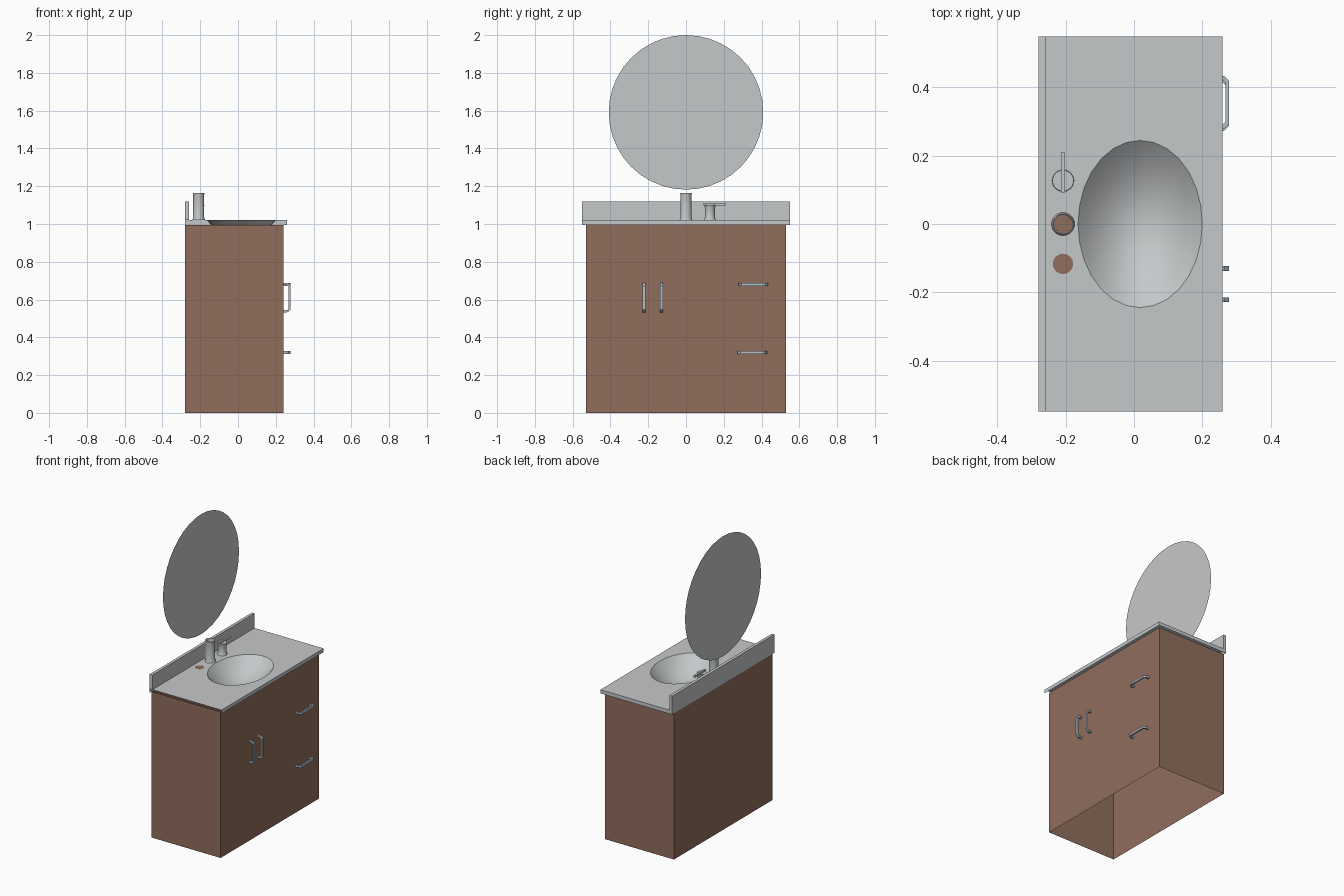
import bpy, bmesh, math

if "Cube" in bpy.data.objects:
    bpy.data.objects.remove(bpy.data.objects["Cube"])


def material(name, rgb):
    m = bpy.data.materials.new(name)
    m.diffuse_color = (*rgb, 1)
    m.use_nodes = True
    m.node_tree.nodes["Principled BSDF"].inputs["Base Color"].default_value = m.diffuse_color
    return m


GREY = material("pale_grey", (0.56, 0.58, 0.59))
BROWN = material("wood_brown", (0.28, 0.155, 0.108))
STEEL = material("blue_steel", (0.45, 0.53, 0.58))


def finish(name, bm, mat, smooth=False, normals=True):
    if normals:
        bmesh.ops.recalc_face_normals(bm, faces=bm.faces)
    me = bpy.data.meshes.new(name)
    bm.to_mesh(me)
    bm.free()
    me.materials.append(mat)
    ob = bpy.data.objects.new(name, me)
    bpy.context.collection.objects.link(ob)
    if smooth:
        bpy.context.view_layer.objects.active = ob
        ob.select_set(True)
        bpy.ops.object.shade_smooth_by_angle(angle=math.radians(35))
        ob.select_set(False)
    return ob


def box(name, x, y, z, mat, skip=()):
    """Box from ranges; skip drops faces by outward direction (axis, sign)."""
    bm = bmesh.new()
    bmesh.ops.create_cube(bm, size=1)
    for v in bm.verts:
        for i, r in enumerate((x, y, z)):
            v.co[i] = r[0] if v.co[i] < 0 else r[1]
    bm.normal_update()
    gone = [f for f in bm.faces if any(f.normal[a] * s > 0.9 for a, s in skip)]
    bmesh.ops.delete(bm, geom=gone, context='FACES')
    return finish(name, bm, mat, normals=False)


def lathe(name, x, y, profile, mat, sides=24, cap=True):
    """Rings of (radius, z) around a vertical axis."""
    bm = bmesh.new()
    rings = [[bm.verts.new((x + r * math.cos(2 * math.pi * i / sides),
                            y + r * math.sin(2 * math.pi * i / sides), z))
              for i in range(sides)] for r, z in profile]
    for a, b in zip(rings, rings[1:]):
        for i in range(sides):
            j = (i + 1) % sides
            bm.faces.new((a[i], a[j], b[j], b[i]))
    if cap:
        bm.faces.new(rings[-1])
    return finish(name, bm, mat, True)


def disc(name, centre, radius, mat, sides, facing_x=False):
    bm = bmesh.new()
    vs = []
    for i in range(sides):
        a = 2 * math.pi * i / sides
        u, v = radius * math.cos(a), radius * math.sin(a)
        off = (0, u, v) if facing_x else (u, v, 0)
        vs.append(bm.verts.new([c + o for c, o in zip(centre, off)]))
    bm.faces.new(vs)
    return finish(name, bm, mat, normals=False)


def pull(name, y, z, vertical):
    """Bar handle: chamfered U outline extruded to a flat bar."""
    outer = [(0.24, 0.078), (0.264, 0.077), (0.279, 0.062)]
    inner = [(0.268, 0.057), (0.259, 0.066), (0.24, 0.066)]
    outline = ([(x, -s) for x, s in outer] + [(x, s) for x, s in reversed(outer)]
               + [(x, s) for x, s in reversed(inner)] + [(x, -s) for x, s in inner])
    bm = bmesh.new()
    layers = []
    for w in (-0.007, 0.007):
        layers.append([bm.verts.new((x, y + w, z + s) if vertical else (x, y + s, z + w))
                       for x, s in outline])
    a, b = layers
    n = len(a)
    for i in range(n):
        j = (i + 1) % n
        bm.faces.new((a[i], a[j], b[j], b[i]))
    # front bar, corners and feet as matching quads on each side
    for lay in layers:
        o1, o2 = lay[:3], lay[3:6][::-1]
        i1, i2 = lay[9:][::-1], lay[6:9]
        i1, i2 = [lay[11], lay[10], lay[9]], [lay[6], lay[7], lay[8]]
        for o, inn in ((o1, i1), (o2, i2)):
            for k in range(2):
                bm.faces.new((o[k], o[k + 1], inn[k + 1], inn[k]))
        bm.faces.new((o1[2], o2[2], i2[2], i1[2]))
    return finish(name, bm, STEEL)


# cabinet shell, open below and under the counter
box("cabinet", (-0.28, 0.24), (-0.53, 0.53), (0, 0.995), BROWN, skip=((2, 1), (2, -1)))

# counter top with an oval hole
TOP, CX, RX, RY, N = 1.02, 0.018, 0.182, 0.245, 28
bm = bmesh.new()
oval = [bm.verts.new((CX + RX * math.cos(2 * math.pi * i / N),
                      RY * math.sin(2 * math.pi * i / N), TOP)) for i in range(N)]
rect = [bm.verts.new((x, y, TOP)) for x, y in
        ((-0.28, -0.55), (0.26, -0.55), (0.26, 0.55), (-0.28, 0.55))]
edges = [bm.edges.new((loop[i], loop[(i + 1) % len(loop)]))
         for loop in (oval, rect) for i in range(len(loop))]
bmesh.ops.triangle_fill(bm, use_beauty=True, use_dissolve=False, edges=edges, normal=(0, 0, 1))
finish("counter_top", bm, GREY)

# counter rim, open on one end
box("counter_rim", (-0.28, 0.26), (-0.55, 0.55), (0.995, TOP), GREY,
    skip=((2, 1), (2, -1), (1, -1)))
box("backsplash", (-0.28, -0.26), (-0.55, 0.55), (TOP, 1.12), GREY, skip=((2, -1),))

# bowl
bowl = lathe("sink_bowl", 0, 0,
             [(r, -0.11 * (1 - r * r)) for r in (1, .9, .78, .64, .48, .3, .12)], GREY, N)
for v in bowl.data.vertices:
    v.co = (CX + v.co.x * RX, v.co.y * RY, TOP + v.co.z)
bowl.data.flip_normals()

# hollow spout with a brown floor
lathe("tap_spout", -0.208, 0, [(0.034, TOP), (0.029, 1.035), (0.029, 1.155), (0.031, 1.163),
                               (0.028, 1.163), (0.027, 1.022)], GREY, cap=False)
disc("spout_floor", (-0.208, 0, 1.023), 0.027, BROWN, 24)

# tap handle with lever, and the sunken second handle
lathe("tap_handle", -0.208, 0.127, [(0.032, TOP), (0.026, 1.035), (0.026, 1.085),
                                    (0.031, 1.1)], GREY)
box("tap_lever", (-0.214, -0.202), (0.093, 0.21), (1.098, 1.111), GREY)
disc("second_tap_cap", (-0.208, -0.117, 1.0212), 0.03, BROWN, 16)

# door and drawer pulls
for i, y in enumerate((-0.222, -0.13)):
    pull(f"door_pull_{i + 1}", y, 0.61, True)
for i, (y, z) in enumerate(((0.357, 0.68), (0.35, 0.32))):
    pull(f"drawer_pull_{i + 1}", y, z, False)

# round mirror on the wall plane
disc("round_mirror", (-0.279, 0, 1.591), 0.409, GREY, 40, facing_x=True)
